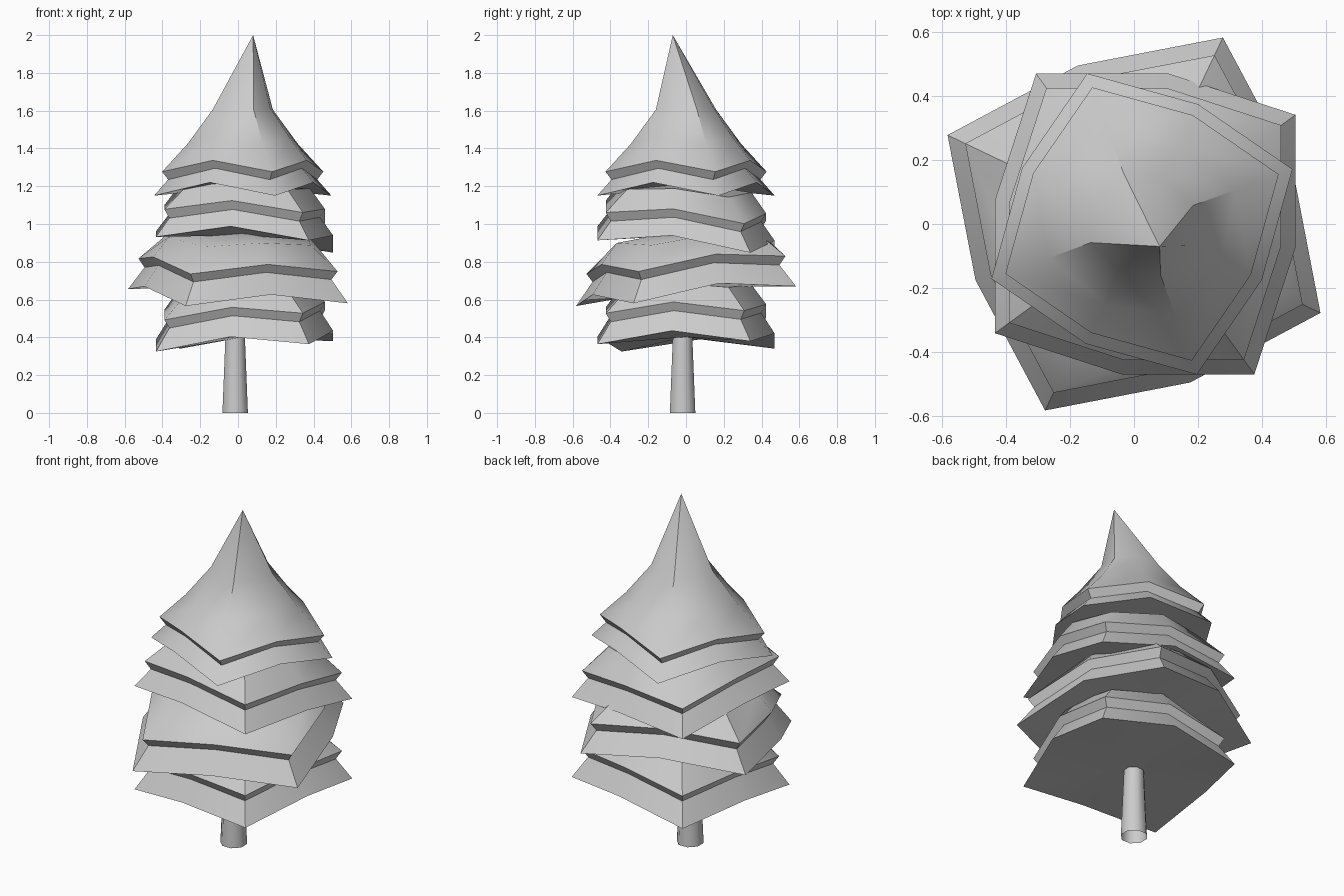
import bpy, bmesh
from math import cos, sin, radians

if "Cube" in bpy.data.objects:
    bpy.data.objects.remove(bpy.data.objects["Cube"])


def finish(name, bm, angle=40):
    bmesh.ops.recalc_face_normals(bm, faces=bm.faces)
    me = bpy.data.meshes.new(name)
    bm.to_mesh(me)
    bm.free()
    ob = bpy.data.objects.new(name, me)
    bpy.context.collection.objects.link(ob)
    bpy.ops.object.select_all(action='DESELECT')
    ob.select_set(True)
    bpy.context.view_layer.objects.active = ob
    bpy.ops.object.shade_smooth_by_angle(angle=radians(angle))
    return ob


def loft(bm, rings):
    loops = [[bm.verts.new(p) for p in r] for r in rings]
    for a, b in zip(loops, loops[1:]):
        n = len(a)
        for i in range(n):
            bm.faces.new((a[i], a[(i + 1) % n], b[(i + 1) % n], b[i]))
    return loops


def fan(bm, loop, tip):
    v = bm.verts.new(tip)
    for i in range(len(loop)):
        bm.faces.new((loop[i], loop[(i + 1) % len(loop)], v))


def tier(name, centre, z, rot, tilt, profile, tip):
    """Each profile row: corner radius, mid-side radius, corner height, mid-side lift."""
    cx, cy = centre

    def place(x, y, h):
        return (cx + x, cy + y, z + h + tilt[0] * x + tilt[1] * y)

    rings = []
    for rc, rm, h, lift in profile:
        ring = []
        for i in range(8):
            a = radians(rot + 45 * i)
            r = rm if i % 2 else rc
            ring.append(place(r * cos(a), r * sin(a), h + (lift if i % 2 else 0)))
        rings.append(ring)
    bm = bmesh.new()
    loops = loft(bm, rings)
    fan(bm, loops[0], place(0, 0, 0.05))
    fan(bm, loops[-1], tip)
    return finish(name, bm)


# Skirt edge, overhanging upper layer, then slope up to the next tier
def branch_profile(rc, rm, h=0.14):
    return [(rc, rm, 0, 0.06),
            (rc * 0.85, rm * 0.85, h - 0.02, 0.05),
            (rc * 0.905, rm * 0.905, h + 0.025, 0.05),
            (rc * 0.66, rm * 0.74, h + 0.155, 0.025)]


tier("bottom_branches", (0.035, 0), 0.352, 36, (0.05, 0.011),
     branch_profile(0.58, 0.475), (0.03, 0, 0.70))
tier("lower_branches", (0, 0), 0.618, 64.5, (-0.018, 0.0985),
     branch_profile(0.645, 0.525), (0.02, 0, 0.97))
tier("upper_branches", (0.035, 0), 0.89, 36, (-0.035, -0.075),
     branch_profile(0.58, 0.475, 0.125), (0.03, 0, 1.22))

# Top tier rises to a leaning point
tier("top_branches", (0.025, 0), 1.15, 20, (0, 0),
     [(0.50, 0.413, 0, 0.07),
      (0.42, 0.345, 0.085, 0.06),
      (0.454, 0.375, 0.127, 0.06),
      (0.31, 0.275, 0.275, 0.03),
      (0.17, 0.16, 0.455, 0.01)], (0.08, -0.07, 2.0))

# Trunk, open at the bottom
bm = bmesh.new()
loft(bm, [[(-0.015 + r * cos(radians(45 * i + 22.5)),
            -0.018 + r * sin(radians(45 * i + 22.5)), z) for i in range(8)]
          for r, z in ((0.073, 0), (0.055, 0.42))])
finish("trunk", bm, 60)
